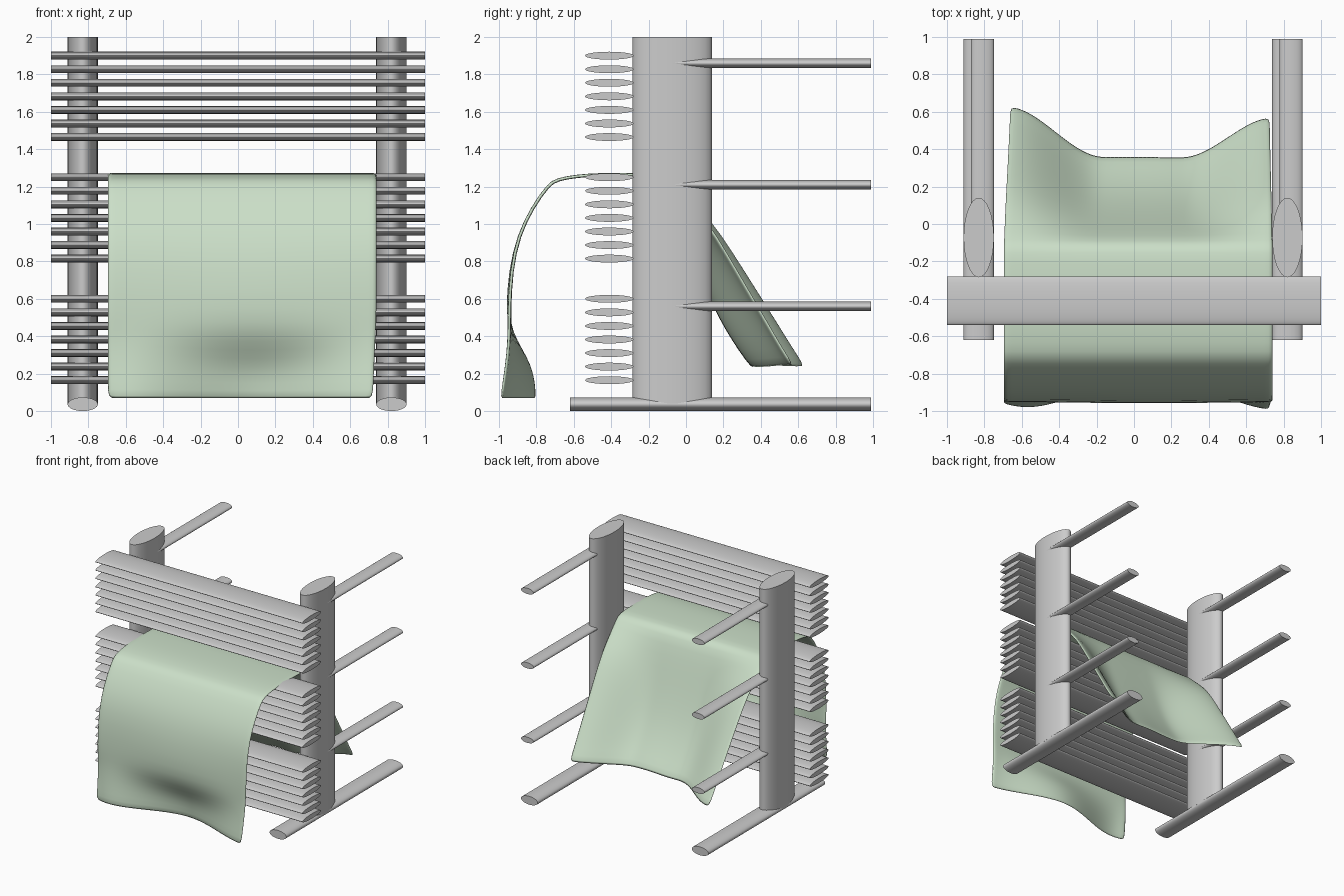
import bpy
import math
from mathutils import Matrix

if "Cube" in bpy.data.objects:
    bpy.data.objects.remove(bpy.data.objects["Cube"])


def finish(obj, angle=40):
    bpy.ops.object.select_all(action='DESELECT')
    obj.select_set(True)
    bpy.context.view_layer.objects.active = obj
    bpy.ops.object.shade_smooth_by_angle(angle=math.radians(angle))


def oval_bar(name, axis, lo, hi):
    """Oval-section cylinder filling the box lo..hi, running along the axis."""
    bpy.ops.mesh.primitive_cylinder_add(vertices=32, radius=0.5, depth=1)
    obj = bpy.context.object
    obj.name = name
    turn = {'X': Matrix.Rotation(math.pi / 2, 4, 'Y'),
            'Y': Matrix.Rotation(math.pi / 2, 4, 'X'),
            'Z': Matrix.Identity(4)}[axis]
    obj.data.transform(turn)
    size = [b - a for a, b in zip(lo, hi)]
    obj.data.transform(Matrix.Diagonal((*size, 1)))
    obj.location = [(a + b) / 2 for a, b in zip(lo, hi)]
    finish(obj)


# Upright posts, floor feet and rear pegs
for side, x, peg_x in (("left", -0.83, -0.81), ("right", 0.82, 0.84)):
    oval_bar(f"{side}_post", 'Z', (x - .081, -.285, .04), (x + .081, .14, 2))
    oval_bar(f"{side}_foot", 'Y', (x - .081, -.62, 0), (x + .081, .99, .073))
    for i, z in enumerate((.56, 1.21, 1.86)):
        oval_bar(f"{side}_peg_{i + 1}", 'Y',
                 (peg_x - .061, -.07, z - .025), (peg_x + .061, .99, z + .025))

# Three banks of seven flat horizontal bars
for bank, base in (("lower", .165), ("middle", .815), ("upper", 1.465)):
    for i in range(7):
        z = base + i * .0725
        oval_bar(f"{bank}_rail_{i + 1}", 'X',
                 (-1, -.54, z - .021), (1, -.28, z + .021))

# Towel: (y, z) profiles from the front hem over the rail to the back hem
front_edge = [(-.99, .065), (-.975, .16), (-.96, .26), (-.95, .35), (-.945, .43),
              (-.945, .53), (-.935, .75), (-.895, .94), (-.82, 1.09), (-.735, 1.21)]
front_mid = [(-.81, .065), (-.815, .15), (-.835, .24), (-.885, .33), (-.935, .42),
             (-.955, .53), (-.94, .75), (-.895, .94), (-.82, 1.09), (-.735, 1.21)]
top = [(-.69, 1.238), (-.58, 1.257), (-.45, 1.265), (-.28, 1.264), (-.14, 1.26)]
back_edge = [(-.1, 1.235), (0, 1.14), (.13, 1.02), (.25, .84), (.37, .65),
             (.49, .46), (.57, .33), (.63, .24)]
back_mid = [(-.1, 1.235), (-.04, 1.08), (.03, .87), (.09, .71), (.15, .57),
            (.22, .44), (.29, .33), (.36, .235)]
edge = front_edge + top + back_edge
mid = front_mid + top + back_mid


def smooth(t):
    t = min(max(t, 0), 1)
    return t * t * (3 - 2 * t)


cols, rows = 32, len(edge)
verts, faces = [], []
for j in range(rows):
    back = smooth((j - 14) / 8)
    for i in range(cols + 1):
        s = i / cols * 2 - 1
        # Hem waves: a hollow in front, corners pulled outward at the back
        if j < 13:
            w = smooth(abs(s - .08) / .98)
        else:
            w = smooth((abs(s - .03) - .3) / .75)
        y, z = (m + (e - m) * w for m, e in zip(mid[j], edge[j]))
        flare = max(0, 1 - j / 5) * abs(s) ** 6
        y += flare * (.035 if s < 0 else 0)
        y -= back * .05 * max(0, s) ** 3
        x = .022 + .72 * s - .02 * flare * (s > 0)
        x += back * abs(s) * (.035 if s < 0 else -.015)
        verts.append((x, y, z + .004 * back * math.sin(9 * s)))
n = cols + 1
for j in range(rows - 1):
    for i in range(cols):
        a = j * n + i
        faces.append((a, a + n, a + n + 1, a + 1))
mesh = bpy.data.meshes.new("towel")
mesh.from_pydata(verts, [], faces)
towel = bpy.data.objects.new("towel", mesh)
bpy.context.collection.objects.link(towel)
green = bpy.data.materials.new("pale_green_cloth")
green.diffuse_color = (.60, .74, .58, 1)
green.use_nodes = True
green.node_tree.nodes["Principled BSDF"].inputs["Base Color"].default_value = green.diffuse_color
mesh.materials.append(green)
finish(towel)
solid = towel.modifiers.new("thickness", 'SOLIDIFY')
solid.thickness, solid.offset = .018, 0
sub = towel.modifiers.new("soften", 'SUBSURF')
sub.levels = sub.render_levels = 1
